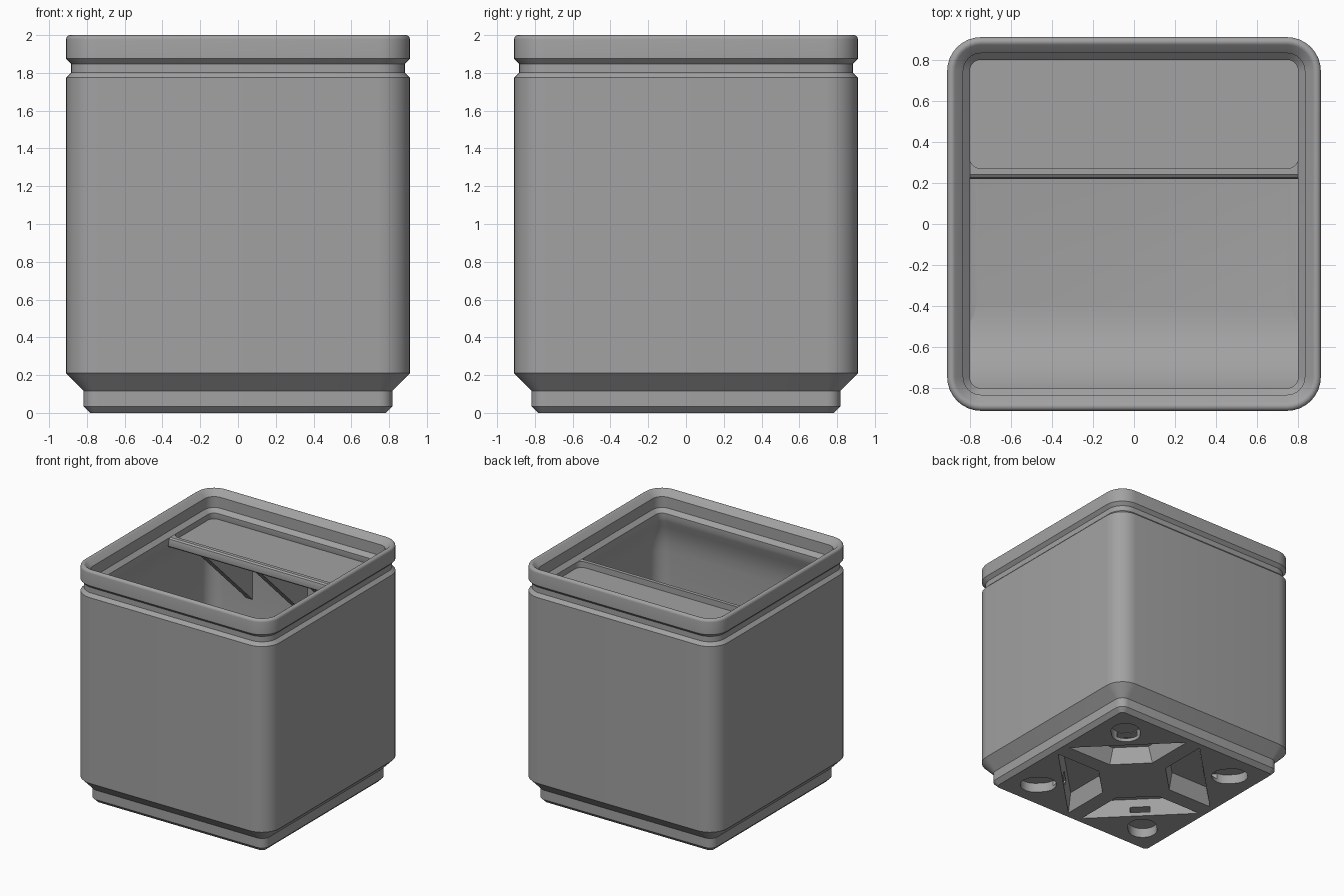
import bpy, bmesh, math
from mathutils import Matrix, Vector

if "Cube" in bpy.data.objects:
    bpy.data.objects.remove(bpy.data.objects["Cube"])

grey = bpy.data.materials.new("plain grey")
grey.use_nodes = True
grey.diffuse_color = (0.36, 0.36, 0.36, 1)
grey.node_tree.nodes["Principled BSDF"].inputs["Base Color"].default_value = (0.36, 0.36, 0.36, 1)


def loft(name, loops):
    """Skin a stack of equal-length loops and cap both ends."""
    bm = bmesh.new()
    rings = [[bm.verts.new(p) for p in loop] for loop in loops]
    n = len(rings[0])
    for a, b in zip(rings, rings[1:]):
        for i in range(n):
            j = (i + 1) % n
            bm.faces.new((a[i], a[j], b[j], b[i]))
    bm.faces.new(rings[0][::-1])
    bm.faces.new(rings[-1])
    bmesh.ops.recalc_face_normals(bm, faces=bm.faces)
    mesh = bpy.data.meshes.new(name)
    bm.to_mesh(mesh)
    bm.free()
    ob = bpy.data.objects.new(name, mesh)
    bpy.context.collection.objects.link(ob)
    mesh.materials.append(grey)
    return ob


def rounded_square(half, radius, z, y=0, steps=8):
    pts = []
    for q in range(4):
        mid = math.pi / 4 + q * math.pi / 2
        cx = math.copysign(half - radius, math.cos(mid))
        cy = math.copysign(half - radius, math.sin(mid)) + y
        for s in range(steps + 1):
            a = (q + s / steps) * math.pi / 2
            pts.append((cx + radius * math.cos(a), cy + radius * math.sin(a), z))
    return pts


def side_profile(name, points, x0, x1):
    return loft(name, [[(x, y, z) for y, z in points] for x in (x0, x1)])


def boolean(ob, loops, operation, turn=0):
    tool = loft("cutter", loops)
    tool.hide_render = True
    tool.data.transform(Matrix.Rotation(turn, 4, "Z"))
    mod = ob.modifiers.new("cut", "BOOLEAN")
    mod.operation, mod.object, mod.solver = operation, tool, "EXACT"
    bpy.context.view_layer.objects.active = ob
    bpy.ops.object.modifier_apply(modifier=mod.name)
    bpy.data.objects.remove(tool)


def smooth(ob):
    bpy.ops.object.select_all(action="DESELECT")
    ob.select_set(True)
    bpy.context.view_layer.objects.active = ob
    bpy.ops.object.shade_smooth_by_angle(angle=math.radians(30))


# Bin shell: foot, wall, grooved rim with a rounded top, then down the inside
rim = []
for k in range(7):
    a = math.radians(22.5 * k)
    half = .888 + .022 * math.cos(a)
    rim.append((half, half - .745, 1.978 + .022 * math.sin(a)))
sections = [
    (.782, .035, 0), (.817, .07, .035), (.817, .07, .115), (.91, .165, .21),
    (.91, .165, 1.775), (.883, .138, 1.802), (.883, .138, 1.848), (.91, .165, 1.875),
    *rim,
    (.832, .087, 1.954), (.832, .087, 1.862), (.8, .055, 1.83), (.8, .055, 1.79),
    (.808, .063, 1.76), (.828, .083, 1.705), (.848, .103, 1.64), (.862, .117, 1.56), (.866, .121, 1.48),
    (.866, .121, .4), (.853, .11, .345), (.82, .08, .312), (.77, .05, .3),
]
shell = loft("bin_shell", [rounded_square(*s) for s in sections])

# Recesses under the foot, one set per quarter
pocket = [Vector(p) for p in ((.07, .31), (.31, .07), (.73, .07), (.07, .73))]
centre = sum(pocket, Vector((0, 0))) / 4


def scaled(factor, z):
    return [(*(centre + (p - centre) * factor), z) for p in pocket]


def slot(z, radius=.115, reach=.03):
    pts = []
    for k in range(20):
        a = -math.pi / 2 + math.pi * (k % 10) / 9 + (math.pi if k > 9 else 0)
        shift = reach if k < 10 else -reach
        pts.append((.767 + shift + radius * math.cos(a), radius * math.sin(a), z))
    return pts


def tunnel(z):
    return [(x, y, z) for x, y in ((.48, -.08), (.75, -.08), (.75, .08), (.48, .08))]


for q in range(4):
    turn = q * math.pi / 2
    boolean(shell, [scaled(1.03, -.02), scaled(.84, .14)], "DIFFERENCE", turn)
    boolean(shell, [slot(-.02), slot(.08)], "DIFFERENCE", turn + math.pi / 4)
    boolean(shell, [tunnel(.03), tunnel(.075)], "DIFFERENCE", turn + math.pi / 4)
smooth(shell)

# Curved scoop along the inside of the front wall
arc = [(-.4 - .466 * math.sin(a), .766 - .466 * math.cos(a))
       for a in (math.pi / 2 * i / 16 for i in range(17))]
scoop = side_profile("front_scoop", arc + [(-.89, .766), (-.89, .28), (-.4, .28)], -.9, .9)

# Label shelf, hollowed on top to leave a raised front ridge
shelf = side_profile("label_shelf", [
    (.25, 1.745), (.232, 1.75), (.222, 1.765), (.22, 1.8), (.226, 1.82), (.24, 1.83),
    (.9, 1.83), (.9, 1.745)], -.9, .9)
boolean(shelf, [rounded_square(.803, .06, z, 1.073) for z in (1.78, 1.95)], "DIFFERENCE")

# Trim the inner parts to the rounded interior
for part in (scoop, shelf):
    boolean(part, [rounded_square(.874, .128, z) for z in (.2, 1.9)], "INTERSECT")
    smooth(part)

# Triangular ribs holding up the shelf
for name, x in (("right", -.5), ("middle", .01), ("left", .52)):
    side_profile(name + "_shelf_rib", [(.235, 1.76), (.87, 1.76), (.87, 1.15)], x - .03, x + .03)
